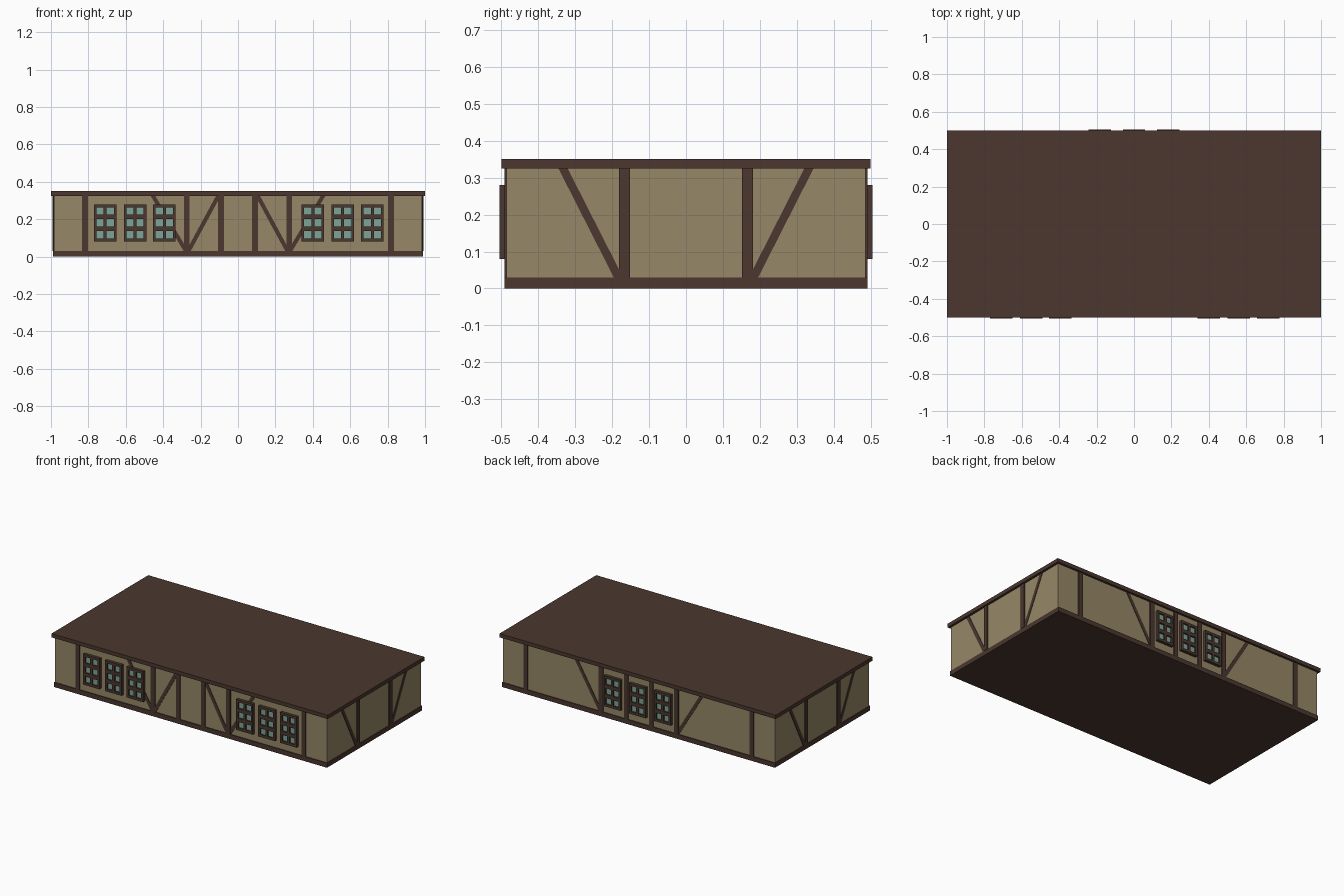
import bpy, bmesh

if "Cube" in bpy.data.objects:
    bpy.data.objects.remove(bpy.data.objects["Cube"])


def material(name, colour):
    m = bpy.data.materials.new(name)
    m.diffuse_color = (*colour, 1)
    m.use_nodes = True
    m.node_tree.nodes["Principled BSDF"].inputs["Base Color"].default_value = m.diffuse_color
    return m


TIMBER = material("dark_timber", (0.069, 0.038, 0.028))
PLASTER = material("tan_plaster", (0.305, 0.242, 0.136))
GLASS = material("teal_glass", (0.205, 0.376, 0.314))

HX, HY = 0.985, 0.486           # plaster wall half sizes
SILL, EAVE, TOP = 0.03, 0.325, 0.35

# Each side maps (u along wall, z, d outward from the plaster) to world space
SIDES = {
    "front": lambda u, z, d: (u, -HY - d, z),
    "back": lambda u, z, d: (u, HY + d, z),
    "right": lambda u, z, d: (HX + d, u, z),
    "left": lambda u, z, d: (-HX - d, u, z),
}


def finish(bm, name, mat):
    bmesh.ops.recalc_face_normals(bm, faces=bm.faces)
    mesh = bpy.data.meshes.new(name)
    bm.to_mesh(mesh)
    bm.free()
    mesh.materials.append(mat)
    obj = bpy.data.objects.new(name, mesh)
    bpy.context.collection.objects.link(obj)
    return obj


def prism(bm, side, outline, d0, d1):
    """Extrude an outline drawn on a wall from depth d0 to d1."""
    place = SIDES[side]
    a = [bm.verts.new(place(u, z, d0)) for u, z in outline]
    b = [bm.verts.new(place(u, z, d1)) for u, z in outline]
    bm.faces.new(a)
    bm.faces.new(b)
    n = len(a)
    for i in range(n):
        j = (i + 1) % n
        bm.faces.new((a[i], a[j], b[j], b[i]))


def rect(u, z, w, h):
    return [(u - w / 2, z - h / 2), (u + w / 2, z - h / 2),
            (u + w / 2, z + h / 2), (u - w / 2, z + h / 2)]


def slab(name, hx, hy, z0, z1, mat):
    bm = bmesh.new()
    bmesh.ops.create_cube(bm, size=1)
    for v in bm.verts:
        v.co = (v.co.x * 2 * hx, v.co.y * 2 * hy, z0 + (v.co.z + 0.5) * (z1 - z0))
    finish(bm, name, mat)


def posts(side, centres):
    bm = bmesh.new()
    for u in centres:
        prism(bm, side, rect(u, (SILL + EAVE) / 2, 0.03, EAVE - SILL), -0.005, 0.006)
    finish(bm, side + "_posts", TIMBER)


def braces(side, lines):
    """Slanted braces, each (bottom u, top u), with level ends, mirrored."""
    bm = bmesh.new()
    w = 0.0125
    for lo, hi in lines:
        for s in (-1, 1):
            prism(bm, side, [(s * lo - w, SILL), (s * lo + w, SILL),
                             (s * hi + w, EAVE), (s * hi - w, EAVE)], -0.005, 0.003)
    finish(bm, side + "_braces", TIMBER)


def windows(side, centres):
    frame, glass = bmesh.new(), bmesh.new()
    zc, w, h = 0.18, 0.12, 0.20
    pw, ph, gx, gz = 0.038, 0.04, 0.027, 0.064     # pane size and spacing
    bar_h = gz - ph
    rail_h = (h - 2 * gz - ph) / 2
    stile = w / 2 - gx - pw / 2
    for u in centres:
        # stiles and centre mullion
        for s in (-1, 1):
            prism(frame, side, rect(u + s * (w - stile) / 2, zc, stile, h), -0.005, 0.019)
        prism(frame, side, rect(u, zc, 2 * gx - pw, h), -0.005, 0.019)
        # rails and glazing bars, fitted between the uprights
        for s in (-1, 1):
            x = u + s * gx
            for t in (-1, 1):
                prism(frame, side, rect(x, zc + t * (h - rail_h) / 2, pw, rail_h), -0.005, 0.019)
                prism(frame, side, rect(x, zc + t * gz / 2, pw, bar_h), -0.005, 0.019)
            # recessed panes
            for t in (-1, 0, 1):
                prism(glass, side, rect(x, zc + t * gz, pw, ph), 0.002, 0.009)
    finish(frame, side + "_window_frames", TIMBER)
    finish(glass, side + "_window_panes", GLASS)


# Main masses: base sill, plastered walls, overhanging top plate
slab("base_sill", HX + 0.004, HY + 0.006, 0, SILL, TIMBER)
slab("plaster_walls", HX, HY, SILL, EAVE, PLASTER)
slab("top_plate", 1.0, 0.5, EAVE, TOP, TIMBER)

# Timber framing
long_posts = [s * u for u in (0.091, 0.273, 0.818) for s in (-1, 1)]
for side in ("front", "back"):
    posts(side, long_posts)
braces("front", [(0.278, 0.455), (0.265, 0.105)])
braces("back", [(0.278, 0.455)])
for side in ("left", "right"):
    posts(side, (-0.167, 0.167))
    braces(side, [(0.183, 0.333)])

# Windows
windows("front", (-0.71, -0.55, -0.394, 0.40, 0.56, 0.718))
windows("back", (-0.182, 0, 0.182))
